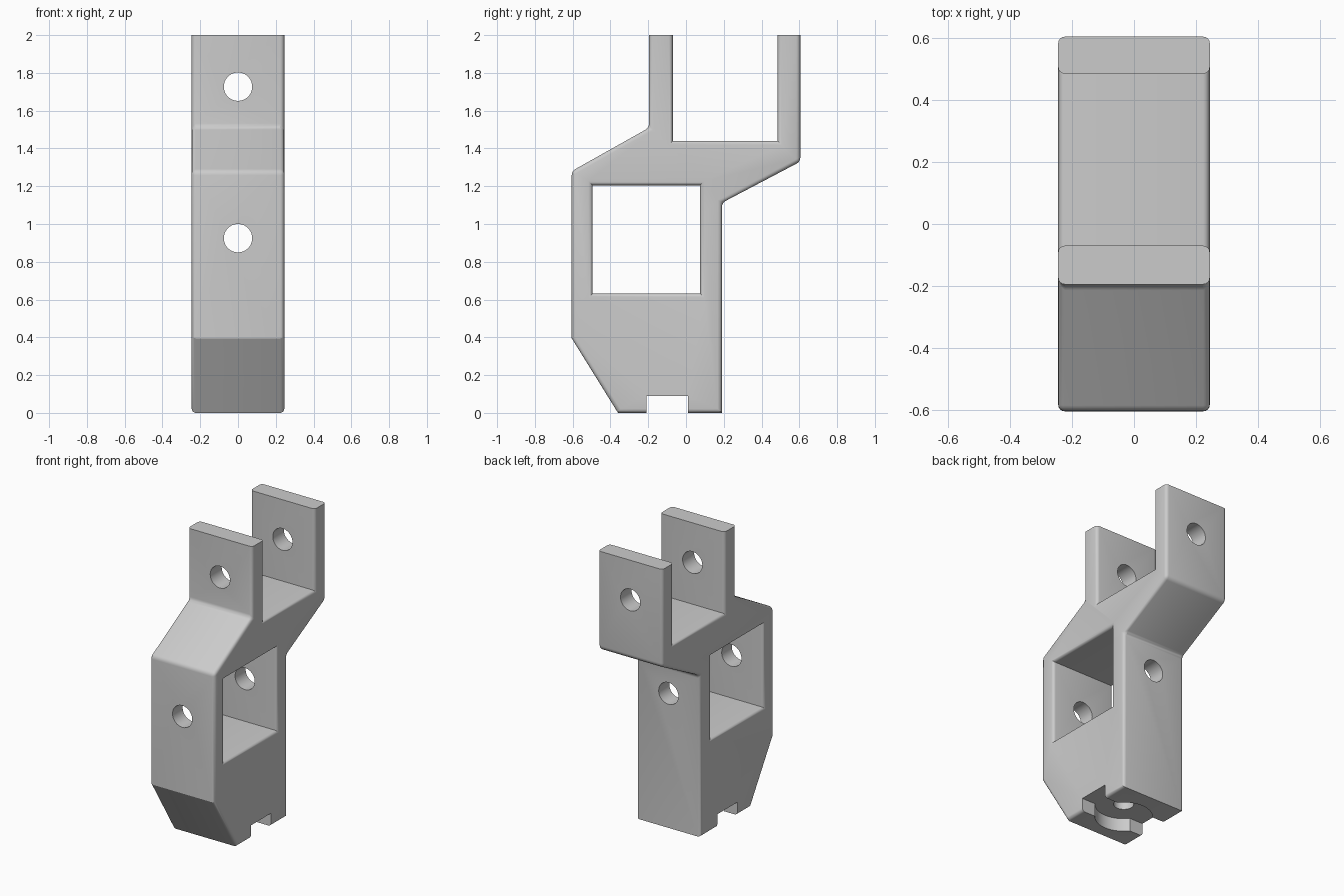
import bpy
import bmesh
from math import cos, sin, pi, radians
from mathutils import Matrix

cube = bpy.data.objects.get("Cube")
if cube:
    bpy.data.objects.remove(cube, do_unlink=True)

HALF = 0.245    # half width of the bracket
ROUND = 0.022   # edge rounding

grey = bpy.data.materials.new("plain grey")
grey.use_nodes = True
colour = (0.6, 0.6, 0.6, 1)
grey.diffuse_color = colour
grey.node_tree.nodes["Principled BSDF"].inputs["Base Color"].default_value = colour


def make_object(name, bm):
    bmesh.ops.recalc_face_normals(bm, faces=bm.faces)
    mesh = bpy.data.meshes.new(name)
    bm.to_mesh(mesh)
    bm.free()
    mesh.materials.append(grey)
    obj = bpy.data.objects.new(name, mesh)
    bpy.context.collection.objects.link(obj)
    return obj


def loft(bm, sections):
    """Join equal-length loops of points into a closed solid."""
    rings = [[bm.verts.new(p) for p in s] for s in sections]
    for a, b in zip(rings, rings[1:]):
        for i in range(len(a)):
            j = (i + 1) % len(a)
            bm.faces.new((a[i], a[j], b[j], b[i]))
    bm.faces.new(rings[0])
    bm.faces.new(rings[-1])


def cylinder(name, radius, length, centre, turn=0.0):
    bm = bmesh.new()
    place = Matrix.Translation(centre) @ Matrix.Rotation(turn, 4, 'X')
    bmesh.ops.create_cone(bm, cap_ends=True, segments=48, radius1=radius,
                          radius2=radius, depth=length, matrix=place)
    return make_object(name, bm)


# Bracket body: side profile (y, z) extruded across x
profile = [(-0.36, 0), (0.19, 0), (0.19, 1.112), (0.605, 1.33), (0.605, 2),
           (0.485, 2), (0.485, 1.44), (-0.07, 1.44), (-0.07, 2), (-0.195, 2),
           (-0.195, 1.51), (-0.605, 1.28), (-0.605, 0.395)]
bm = bmesh.new()
loft(bm, [[(x, y, z) for y, z in profile] for x in (-HALF, HALF)])
bmesh.ops.recalc_face_normals(bm, faces=bm.faces)


def is_rounded(edge):
    a, b = (v.co for v in edge.verts)
    if min(a.z, b.z) > 1.99:
        return False
    across = abs(a.x - b.x) > 0.1
    return not across or 1.1 < a.z < 1.4 or abs(a.z - 1.51) < 0.01


bmesh.ops.bevel(bm, geom=[e for e in bm.edges if is_rounded(e)], offset=ROUND,
                segments=4, profile=0.5, affect='EDGES', clamp_overlap=True)
body = make_object("bracket_body", bm)

# Window cutter, flared at both ends so the window rims come out rounded
flare = [(HALF - ROUND + ROUND * sin(t), ROUND * (1 - cos(t)))
         for t in (i * pi / 8 for i in range(5))] + [(HALF + 0.05, ROUND)]
stations = [(-x, g) for x, g in reversed(flare)] + flare
bm = bmesh.new()
loft(bm, [[(x, -0.495 - g, 0.632 - g), (x, 0.075 + g, 0.632 - g),
           (x, 0.075 + g, 1.205 + g), (x, -0.495 - g, 1.205 + g)]
          for x, g in stations])
cutters = [make_object("window_cutter", bm)]

# Slot across the underside
bm = bmesh.new()
bmesh.ops.create_cube(bm, size=1, matrix=Matrix.Translation((0, -0.1, 0))
                      @ Matrix.Diagonal((1, 0.22, 0.18, 1)))
cutters.append(make_object("slot_cutter", bm))

# Round recess and blind screw hole under the base
cutters.append(cylinder("recess_cutter", 0.18, 0.18, (0, -0.1, 0)))
cutters.append(cylinder("screw_hole_cutter", 0.063, 0.7, (0, -0.1, 0)))

# Pin holes through the tabs and the window walls
for label, z in (("tab", 1.727), ("wall", 0.925)):
    cutters.append(cylinder(label + "_hole_cutter", 0.075, 2, (0, 0, z), pi / 2))

bpy.ops.object.select_all(action='DESELECT')
body.select_set(True)
bpy.context.view_layer.objects.active = body
for cutter in cutters:
    mod = body.modifiers.new(cutter.name, 'BOOLEAN')
    mod.operation = 'DIFFERENCE'
    mod.solver = 'EXACT'
    mod.object = cutter
    bpy.ops.object.modifier_apply(modifier=mod.name)
    bpy.data.objects.remove(cutter, do_unlink=True)

bpy.ops.object.shade_smooth_by_angle(angle=radians(25))
